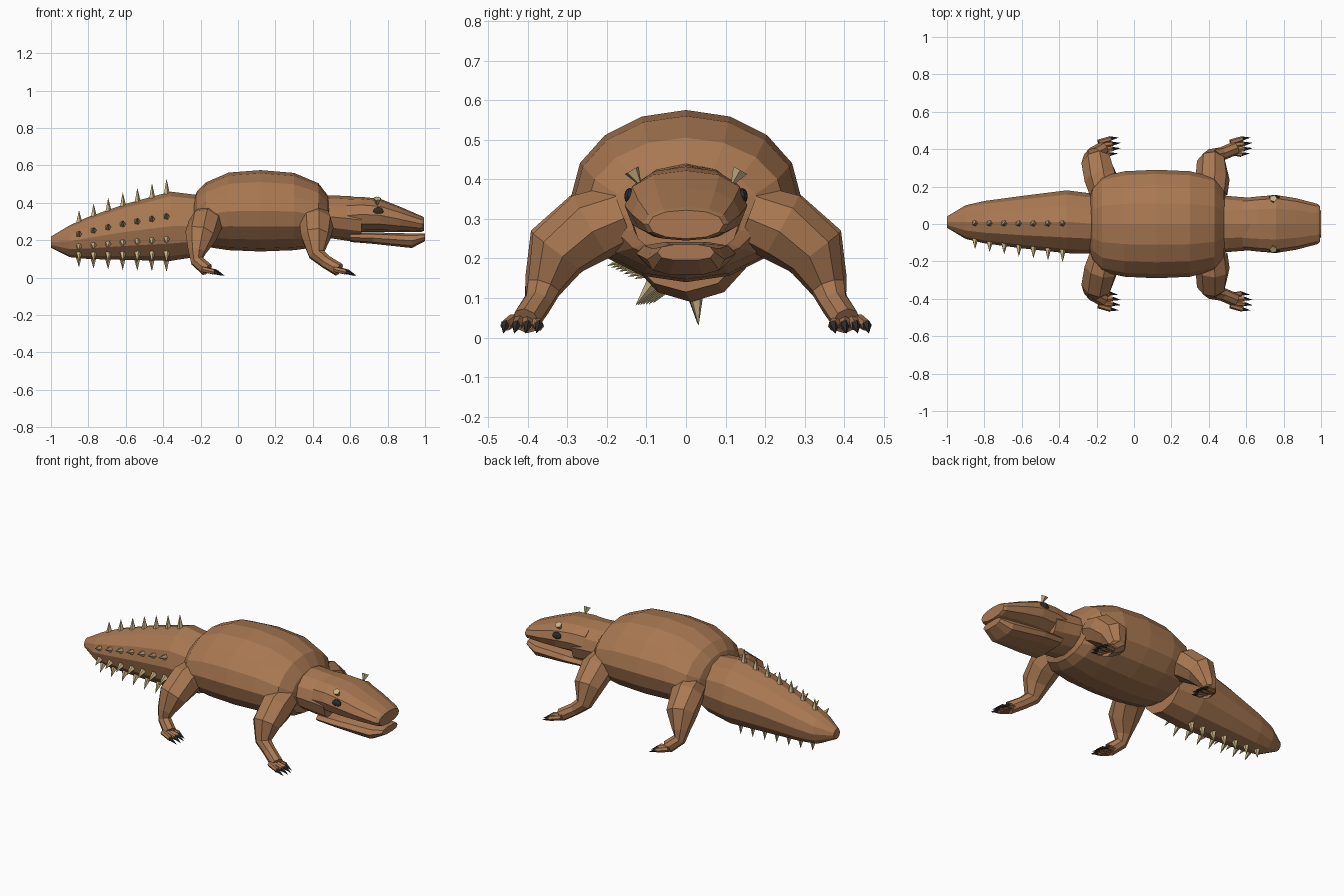
import bpy, bmesh, math
from mathutils import Vector

if "Cube" in bpy.data.objects:
    bpy.data.objects.remove(bpy.data.objects["Cube"], do_unlink=True)


def material(name, rgb):
    m = bpy.data.materials.new(name)
    m.use_nodes = True
    m.diffuse_color = (*rgb, 1)
    node = m.node_tree.nodes["Principled BSDF"]
    node.inputs["Base Color"].default_value = (*rgb, 1)
    node.inputs["Roughness"].default_value = 0.8
    return m


HIDE = material("brown hide", (0.40, 0.19, 0.085))
BONE = material("pale bone", (0.58, 0.45, 0.23))
DARK = material("dark claw", (0.03, 0.028, 0.026))


def finish(name, bm, mat):
    bmesh.ops.recalc_face_normals(bm, faces=bm.faces)
    mesh = bpy.data.meshes.new(name)
    bm.to_mesh(mesh)
    bm.free()
    mesh.materials.append(mat)
    ob = bpy.data.objects.new(name, mesh)
    bpy.context.collection.objects.link(ob)
    return ob


def bridge(bm, loops):
    # Skin a row of vertex loops and close both ends
    rings = [[bm.verts.new(p) for p in loop] for loop in loops]
    n = len(rings[0])
    for a, b in zip(rings, rings[1:]):
        for i in range(n):
            j = (i + 1) % n
            bm.faces.new((a[i], a[j], b[j], b[i]))
    bm.faces.new(rings[0])
    bm.faces.new(rings[-1])


def loft(name, sections, n, power=1.0):
    # Sections along x: (x, centre y, half width, bottom z, top z)
    def rounded(v):
        return math.copysign(abs(v) ** power, v)
    loops = []
    for x, cy, w, low, high in sections:
        angles = [2 * math.pi * i / n for i in range(n)]
        loops.append([(x, cy + w * rounded(math.cos(a)),
                       (low + high) / 2 + (high - low) / 2 * rounded(math.sin(a)))
                      for a in angles])
    bm = bmesh.new()
    bridge(bm, loops)
    return finish(name, bm, HIDE)


def limb(bm, path, n=8):
    # Faceted tube through (x, y, z, radius) points
    pts = [Vector(p[:3]) for p in path]
    loops = []
    for k, p in enumerate(pts):
        t = (pts[min(k + 1, len(pts) - 1)] - pts[max(k - 1, 0)]).normalized()
        u = t.cross(Vector((1, 0, 0.3))).normalized()
        v = t.cross(u)
        r = path[k][3]
        loops.append([p + r * (u * math.cos(2 * math.pi * (i + .5) / n)
                               + v * math.sin(2 * math.pi * (i + .5) / n))
                      for i in range(n)])
    bridge(bm, loops)


def cone(bm, base, tip, r, n=5):
    base, tip = Vector(base), Vector(tip)
    q = (tip - base).to_track_quat('Z', 'Y')
    ring = [bm.verts.new(base + q @ Vector((r * math.cos(2 * math.pi * i / n),
                                            r * math.sin(2 * math.pi * i / n), 0)))
            for i in range(n)]
    top = bm.verts.new(tip)
    bm.faces.new(ring)
    for i in range(n):
        bm.faces.new((ring[i], ring[(i + 1) % n], top))


# Barrel body
loft("body", [
    (-.235, 0, .15, .21, .42), (-.22, 0, .2, .19, .46), (-.17, 0, .255, .165, .51),
    (-.05, 0, .282, .147, .562), (.12, 0, .29, .14, .575), (.3, 0, .282, .147, .56),
    (.43, 0, .25, .165, .505), (.48, 0, .19, .19, .44), (.49, 0, .14, .21, .41)], 16)

# Thick tail with a blunt tip
tail = [(-1, .01, .03, .16, .22), (-.9, .01, .09, .11, .28), (-.8, .01, .113, .10, .325),
        (-.6, .01, .14, .095, .395), (-.36, .012, .168, .09, .46), (-.2, 0, .16, .115, .44)]
loft("tail", tail, 12)

# Neck, upper head and lower jaw
loft("neck", [(.44, 0, .15, .22, .44), (.5, 0, .15, .21, .44), (.6, 0, .142, .195, .436),
              (.66, 0, .14, .19, .425)], 12)
loft("upper_head", [(.58, 0, .138, .23, .432), (.66, 0, .147, .245, .432),
                    (.76, 0, .155, .245, .422), (.87, 0, .137, .245, .378),
                    (.98, 0, .108, .245, .33), (.995, 0, .095, .25, .322)], 12, .9)
loft("lower_jaw", [(.6, 0, .125, .19, .24), (.72, 0, .125, .18, .243),
                   (.93, 0, .098, .157, .238), (1, 0, .072, .195, .236)], 10, .75)


# Rows of spikes along the right side of the tail
def tail_section(x):
    for a, b in zip(tail, tail[1:]):
        if a[0] <= x <= b[0]:
            f = (x - a[0]) / (b[0] - a[0])
            return [p + (q - p) * f for p, q in zip(a, b)]


bm = bmesh.new()
for degrees in (93, 162, 202, 232, 275):
    a = math.radians(degrees)
    out = Vector((0, math.cos(a), math.sin(a)))
    for k in range(7):
        x = -.85 + .078 * k
        _, cy, w, low, high = tail_section(x)
        base = Vector((x, cy + w * out.y, (low + high) / 2 + (high - low) / 2 * out.z))
        size = .058 + .003 * k if degrees < 100 else .05 + .002 * k
        cone(bm, base - out * .008, base + out * size, .018)
finish("tail_spikes", bm, BONE)

# Legs, toes and claws on both sides
LEGS = {
    "front": [(.42, .16, .31, .08), (.42, .24, .28, .092), (.415, .325, .215, .08),
              (.42, .36, .125, .045), (.47, .375, .085, .036), (.54, .405, .042, .036)],
    "rear": [(-.155, .16, .31, .08), (-.175, .24, .285, .092), (-.2, .325, .22, .085),
             (-.22, .36, .14, .05), (-.22, .375, .09, .036), (-.165, .405, .042, .036)],
}
for side, s in (("left", 1), ("right", -1)):
    for end, path in LEGS.items():
        bm, claws = bmesh.new(), bmesh.new()
        limb(bm, [(x, s * y, z, r) for x, y, z, r in path])
        fx = path[-1][0]
        for k in range(4):
            y = .372 + .028 * k
            reach = fx + (.035, .05, .05, .04)[k]
            limb(bm, [(fx - .025, s * (y * .6 + .162), .045, .016),
                      (reach, s * y, .03, .014)], 6)
            cone(claws, (reach - .005, s * y, .033), (reach + .045, s * (y + .006), .01), .013)
        finish(f"{end}_leg_{side}", bm, HIDE)
        finish(f"{end}_claws_{side}", claws, DARK)

    # Eye and brow horn
    bm = bmesh.new()
    bmesh.ops.create_uvsphere(bm, u_segments=10, v_segments=6, radius=1)
    bmesh.ops.scale(bm, vec=(.03, .014, .021), verts=bm.verts)
    bmesh.ops.translate(bm, vec=(.75, s * .142, .357), verts=bm.verts)
    finish(f"eye_{side}", bm, DARK)
    bm = bmesh.new()
    cone(bm, (.745, s * .137, .423), (.745, s * .112, .38), .021)
    finish(f"brow_horn_{side}", bm, BONE)
